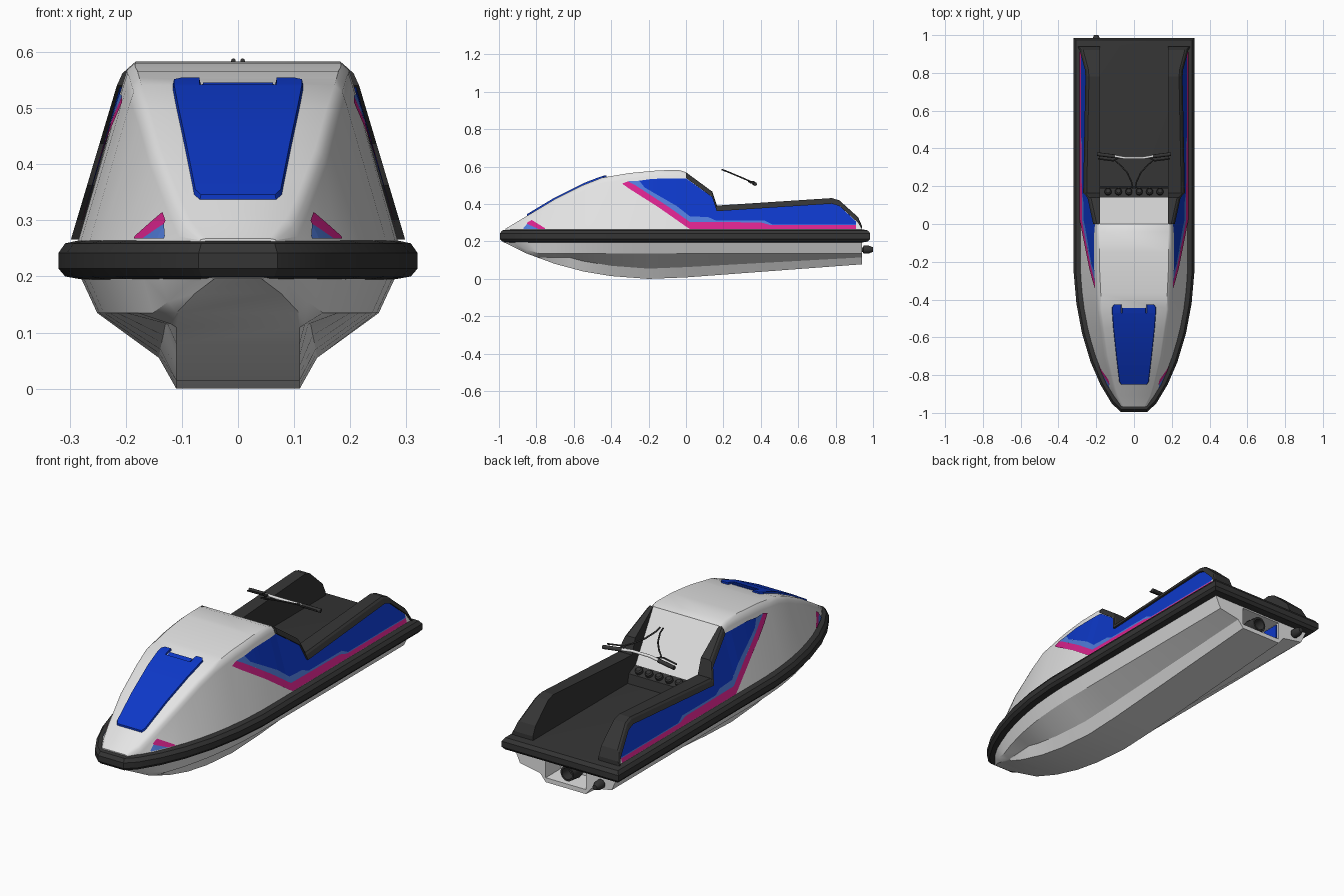
import bpy, bmesh, math
from mathutils import Vector

cube = bpy.data.objects.get("Cube")
if cube:
    bpy.data.objects.remove(cube, do_unlink=True)


def material(name, rgb):
    m = bpy.data.materials.new(name)
    m.use_nodes = True
    m.diffuse_color = (*rgb, 1)
    m.node_tree.nodes["Principled BSDF"].inputs["Base Color"].default_value = (*rgb, 1)
    return m


WHITE = material("white_gelcoat", (.78, .78, .78))
DARK = material("dark_rubber", (.035, .035, .035))
BLUE = material("deep_blue", (.004, .04, .58))
SKY = material("light_blue", (.08, .2, .7))
PINK = material("magenta", (.7, .017, .27))


def lerp(table, y):
    """Piecewise-linear lookup, clamped at both ends."""
    if y <= table[0][0]:
        return table[0][1]
    for (a, u), (b, v) in zip(table, table[1:]):
        if y <= b:
            return u + (v - u) * (y - a) / (b - a)
    return table[-1][1]


def finish(bm, name, mats, angle=None):
    me = bpy.data.meshes.new(name)
    bm.to_mesh(me)
    bm.free()
    for m in mats:
        me.materials.append(m)
    ob = bpy.data.objects.new(name, me)
    bpy.context.collection.objects.link(ob)
    if angle:
        bpy.ops.object.select_all(action='DESELECT')
        ob.select_set(True)
        bpy.context.view_layer.objects.active = ob
        bpy.ops.object.shade_smooth_by_angle(angle=math.radians(angle))
    return ob


def loft(name, rings, mats, angle=None, slot=lambda j: 0, cap=0):
    """Skin closed rings and cap both ends."""
    bm = bmesh.new()
    vs = [[bm.verts.new(p) for p in r] for r in rings]
    n = len(rings[0])
    for a, b in zip(vs, vs[1:]):
        for j in range(n):
            k = (j + 1) % n
            bm.faces.new((a[j], a[k], b[k], b[j])).material_index = slot(j)
    for end in (vs[0], vs[-1]):
        bm.faces.new(end).material_index = cap
    bmesh.ops.recalc_face_normals(bm, faces=bm.faces)
    return finish(bm, name, mats, angle)


def mirrored(half, y):
    """Full section at y from (x, z) points of the +x half."""
    return [(x, y, z) for x, z in half] + [(-x, y, z) for x, z in reversed(half)]


def prism(name, profile, half, mat):
    return loft(name, [[(s * half, y, z) for y, z in profile] for s in (-1, 1)], [mat])


def tube(name, pts, radius, mat):
    cu = bpy.data.curves.new(name, 'CURVE')
    cu.dimensions = '3D'
    cu.bevel_depth, cu.bevel_resolution, cu.use_fill_caps = radius, 2, True
    sp = cu.splines.new('POLY')
    sp.points.add(len(pts) - 1)
    for p, co in zip(sp.points, pts):
        p.co = (*co, 1)
    cu.materials.append(mat)
    bpy.context.collection.objects.link(bpy.data.objects.new(name, cu))


def turned(name, x, z, profile, mat, axis='Y'):
    """Round part along y: profile of (y, radius)."""
    ring = [math.tau * i / 20 for i in range(20)]
    return loft(name, [[(x + r * math.cos(t), y, z + r * math.sin(t)) for t in ring]
                       for y, r in profile], [mat], 35)


# Shared lines of the craft: plan outline, hood top, hood panel width, keel
OUTLINE = [(-.995, .07), (-.95, .118), (-.85, .178), (-.73, .23), (-.58, .275),
           (-.42, .305), (-.25, .32), (.985, .32)]
HOOD = [(-.965, .268), (-.85, .337), (-.7, .427), (-.55, .502), (-.45, .541),
        (-.3, .566), (-.15, .58), (-.04, .583), (0, .57)]
PANEL = [(-.965, .075), (-.85, .11), (-.7, .145), (-.45, .18), (-.2, .192), (0, .19)]
KEEL = [(-.98, .2), (-.85, .135), (-.7, .08), (-.55, .04), (-.4, .015), (-.2, 0),
        (0, .008), (.94, .078)]
RAIL = [(0, .57), (.14, .467), (.165, .392), (.78, .432), (.82, .42), (.92, .33), (.94, .285)]
BASE = .262


def deck(y):
    return lerp(OUTLINE, y) - .035


def side_x(y, z):
    """Half width of the sloping topside at height z."""
    w, c = deck(min(y, 0)), lerp(PANEL, y)
    t = (z - BASE) / max(lerp(HOOD, y) - .03 - BASE, .02)
    return w + (min(c + .012, w) - w) * t


# Rubber bumper with the tray floor as its top
half = [(x, y) for y, x in OUTLINE]
plan = half + [(-x, y) for x, y in reversed(half)]


def inset(d, z):
    out, n = [], len(plan)
    for i in range(n):
        p, a, b = (Vector(plan[k % n]) for k in (i, i - 1, i + 1))
        u, v = (p - a).normalized(), (b - p).normalized()
        m, k = Vector((-u.y, u.x)), Vector((-v.y, v.x))
        out.append((*(p + (m + k) * d / (1 + m.dot(k))), z))
    return out


loft("bumper", [inset(d, z) for d, z in ((.04, .195), (.012, .2), (0, .214), (0, .242),
                                         (.012, .259), (.04, .265))], [DARK], 25)

# Planing hull with chines and a flat keel pad
rings = []
for y in (-.975, -.92, -.85, -.78, -.7, -.62, -.55, -.47, -.4, -.3, -.2, 0, .94):
    w, zk = lerp(OUTLINE, y) - .038, lerp(KEEL, y)
    chine, pad = .89 * w, min(.11, .75 * w)
    zc = max(.135, min(.198, zk + .02))
    rings.append(mirrored([(w, .202), (chine, zc), (pad + .22 * (chine - pad),
                 min(zk + .055, zc - .002, max(.115, zk))), (pad, zk)], y))
hull = loft("hull", rings, [WHITE])

# Pump recess in the transom
cutter = prism("pump_cutter", [(.82, .1), (1, .1), (1, .188), (.82, .188)], .11, WHITE)
cutter.hide_render = True
mod = hull.modifiers.new("recess", 'BOOLEAN')
mod.object, mod.operation, mod.solver = cutter, 'DIFFERENCE', 'EXACT'
bpy.ops.object.select_all(action='DESELECT')
bpy.context.view_layer.objects.active = hull
hull.select_set(True)
bpy.ops.object.modifier_apply(modifier=mod.name)
bpy.data.objects.remove(cutter, do_unlink=True)
bpy.ops.object.shade_smooth_by_angle(angle=math.radians(22))
prism("recess_side_patch", [(.84, .11), (.93, .11), (.93, .18), (.84, .18)], .003, BLUE).location.x = -.106

# Jet nozzle and side outlet
turned("jet_nozzle", 0, .145, [(.82, .03), (.87, .042), (.93, .036), (.93, .028), (.88, .026)], DARK)
turned("side_outlet", -.2, .157, [(.9, .012), (.945, .012), (.95, .022), (.975, .022), (1, .012)], DARK)

# Hood
rings = []
for y in (-.965, -.91, -.85, -.78, -.7, -.62, -.55, -.45, -.37, -.3, -.22, -.15, -.04, 0):
    z, c = lerp(HOOD, y), min(lerp(PANEL, y), deck(y) - .004)
    zs = max(z - .03, BASE + .002)
    rings.append(mirrored([(deck(y), BASE), (side_x(y, zs), zs),
                           (c + .006, max(z - .012, zs + .001)), (c - .008, z)], y))
loft("hood", rings, [WHITE], 40)

# Hood hatch with two raised ears behind it


def hatch(name, spans, lift):
    loft(name, [[(a, y, lerp(HOOD, y) - .01), (a + .004, y, lerp(HOOD, y) + lift),
                 (b - .004, y, lerp(HOOD, y) + lift), (b, y, lerp(HOOD, y) - .01)]
                for y, a, b in spans], [BLUE], 30)


hatch("hood_hatch", [(y, -w, w) for y, w in ((-.85, .07), (-.835, .08), (-.7, .096),
                                             (-.55, .112), (-.47, .118))], .009)
hatch("hatch_hinge", [(-.47, -.066, .066), (-.445, -.066, .066)], .004)
for s in (-1, 1):
    hatch("hatch_ear", [(y, *sorted((s * .065, s * w))) for y, w in
                        ((-.47, .118), (-.44, .118), (-.425, .106))], .009)

# Gunwales: white topside, dark cap and inner wall
for s, tag in ((1, "left"), (-1, "right")):
    rings = []
    for y, z in RAIL:
        zs = max(z - .03, BASE + .004)
        rings.append([(s * x, y, h) for x, h in (
            (side_x(0, BASE), BASE), (side_x(0, zs), zs), (side_x(0, zs) + .014, zs),
            (side_x(0, z) + .013, z - .008), (side_x(0, z) + .004, z), (.18, z), (.18, BASE))])
    loft(tag + "_gunwale", rings, [WHITE, DARK], None, lambda j: 0 if j == 0 else 1, 1)

# Sloping panel behind the hood, and console with knobs
prism("rear_panel", [(-.01, .568), (-.01, BASE), (.145, BASE), (.145, .32), (0, .568)], .181, WHITE)
prism("console", [(.14, BASE), (.2, BASE), (.19, .31), (.14, .335)], .18, DARK)
for i in range(6):
    knob = turned("console_knob", 0, 0, [(0, .018), (.02, .018), (.026, .012)], DARK)
    knob.location = ((i - 2.5) * .055, .165, .315)
    knob.rotation_euler.x = math.radians(65)


# Side graphics as thin plates following the topsides
def graphic(name, lo, hi, mat):
    y0, y1 = lo[0][0], lo[-1][0]
    ys = sorted({y for y, _ in lo + hi if y0 <= y <= y1} | {y0 + (y1 - y0) * i / 12 for i in range(13)})
    for s, tag in ((1, "left_"), (-1, "right_")):
        bm = bmesh.new()
        cols = []
        for y in ys:
            a = lerp(lo, y)
            b = max(a, lerp(hi, y))
            cols.append([bm.verts.new((s * (side_x(y, z) + .004), y, z)) for z in (a, b)])
        for (a, b), (c, d) in zip(cols, cols[1:]):
            bm.faces.new((a, c, d, b) if s > 0 else (b, d, c, a))
        finish(bm, tag + name, [mat])


edge = [(-.34, .508), (-.3, .48), (-.15, .385), (0, .28), (.02, .268), (.91, .268)]
stripe = [(-.34, .51), (-.31, .522), (-.27, .5), (-.1, .39), (.02, .305), (.4, .302),
          (.45, .288), (.91, .288)]
fade = [(-.31, .522), (-.25, .525), (-.22, .488), (-.05, .39), (.02, .335), (.12, .33),
        (.16, .312), (.42, .312), (.46, .292), (.91, .292)]
top = [(-.25, .525), (-.18, .535), (0, .538), (.14, .437), (.165, .362), (.78, .402),
       (.82, .39), (.91, .306)]
graphic("pink_stripe", edge, stripe, PINK)
graphic("light_stripe", stripe[1:], fade, SKY)
graphic("blue_flash", fade[1:], top, BLUE)
graphic("bow_pink", [(-.85, .294), (-.79, .268), (-.755, .268)],
        [(-.85, .3), (-.825, .315), (-.755, .272)], PINK)
graphic("bow_light", [(-.87, .268), (-.79, .268)], [(-.87, .272), (-.85, .294), (-.79, .268)], SKY)

# Handlebar, grips, levers and cables
tube("handlebar", [(-.11, .36, .514), (-.05, .35, .518), (.05, .35, .518), (.11, .36, .514)], .007, WHITE)
for s in (-1, 1):
    tube("grip", [(s * .1, .358, .514), (s * .195, .37, .507)], .01, DARK)
    tube("lever", [(s * .08, .352, .518), (s * .11, .335, .522), (s * .19, .345, .514)], .004, DARK)
    tube("cable", [(s * .008, .19, .585), (s * .012, .22, .574), (s * .035, .27, .553),
                   (s * .07, .31, .536), (s * .1, .335, .525), (s * .09, .353, .517)], .004, DARK)
